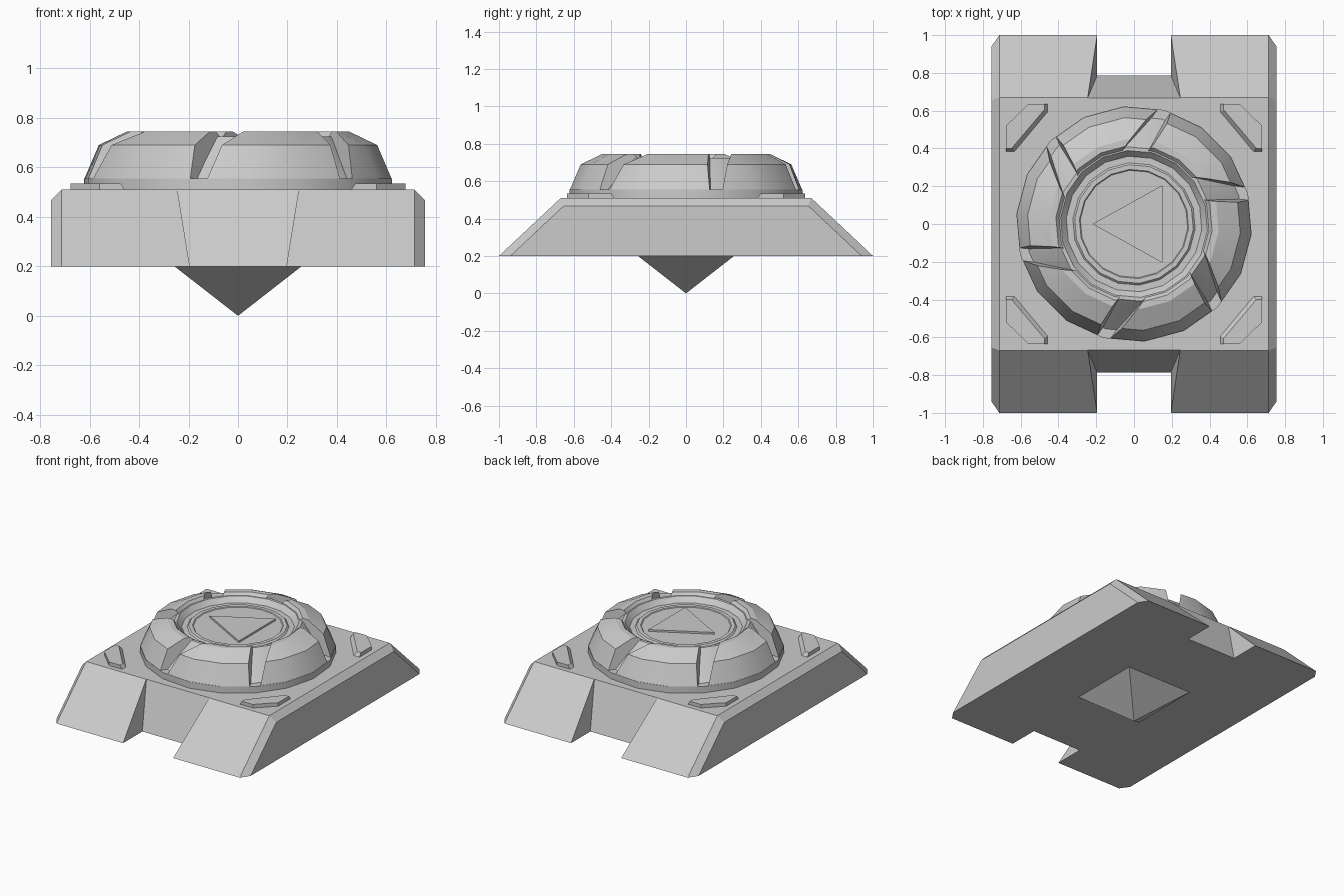
import bpy, bmesh
from math import cos, sin, pi, radians
from mathutils import Matrix, Vector

if "Cube" in bpy.data.objects:
    bpy.data.objects.remove(bpy.data.objects["Cube"])


def finish(name, bm):
    bmesh.ops.recalc_face_normals(bm, faces=bm.faces)
    me = bpy.data.meshes.new(name)
    bm.to_mesh(me)
    bm.free()
    ob = bpy.data.objects.new(name, me)
    bpy.context.collection.objects.link(ob)
    return ob


def loft(bm, rings, cap=True, closed=False):
    """Bridge equal-length point rings into a skin."""
    vs = [[bm.verts.new(p) for p in r] for r in rings]
    n = len(vs[0])
    pairs = list(zip(vs, vs[1:])) + ([(vs[-1], vs[0])] if closed else [])
    for a, b in pairs:
        for i in range(n):
            j = (i + 1) % n
            bm.faces.new((a[i], a[j], b[j], b[i]))
    if cap and not closed:
        bm.faces.new(vs[0])
        bm.faces.new(vs[-1])


def circle(r, z, n, start):
    return [(r * cos(start + 2 * pi * i / n), r * sin(start + 2 * pi * i / n), z)
            for i in range(n)]


def rect(hx, hy, z):
    return [(-hx, -hy, z), (hx, -hy, z), (hx, hy, z), (-hx, hy, z)]


def activate(ob):
    bpy.ops.object.select_all(action='DESELECT')
    ob.select_set(True)
    bpy.context.view_layer.objects.active = ob


def cut(ob, cutter):
    mod = ob.modifiers.new("cut", 'BOOLEAN')
    mod.operation, mod.solver, mod.object = 'DIFFERENCE', 'EXACT', cutter
    activate(ob)
    bpy.ops.object.modifier_apply(modifier=mod.name)
    bpy.data.objects.remove(cutter)


# Base: sloped front and back, chamfered along both sides
bm = bmesh.new()
loft(bm, [rect(0.755, 1.0, 0.2), rect(0.755, 0.67, 0.51)])
edges = [e for e in bm.edges
         if e.verts[0].co.x * e.verts[1].co.x > 0
         and max(v.co.z for v in e.verts) > 0.5]
bmesh.ops.bevel(bm, geom=edges, offset=0.042, segments=1, affect='EDGES')
base = finish("base", bm)

# Front and back notches, tapering with height
bm = bmesh.new()
for s in (-1, 1):
    rings = []
    for t in (-0.3, 1.3):
        hx, y, z = 0.195 + 0.05 * t, 0.785 - 0.117 * t, 0.2 + 0.31 * t
        rings.append([(-hx, s * y, z), (hx, s * y, z), (hx, s * 1.3, z), (-hx, s * 1.3, z)])
    loft(bm, rings)
cut(base, finish("notch_cutter", bm))

# Pointed underside
bm = bmesh.new()
bmesh.ops.create_cone(bm, cap_ends=True, segments=4, radius1=0.0, radius2=0.257 * 2 ** 0.5,
                      depth=0.2, matrix=Matrix.Translation((0, 0, 0.1)) @ Matrix.Rotation(pi / 4, 4, 'Z'))
finish("bottom_spike", bm)

# Corner pads: six-sided plates with a sloped inner edge
low = [(0.677, 0.38), (0.677, 0.52), (0.56, 0.635), (0.455, 0.635), (0.455, 0.59), (0.63, 0.38)]
top = [(0.677, 0.40), (0.677, 0.52), (0.56, 0.635), (0.475, 0.635), (0.475, 0.605), (0.648, 0.40)]
for sx, fx in ((-1, "left"), (1, "right")):
    for sy, fy in ((-1, "front"), (1, "back")):
        bm = bmesh.new()
        loft(bm, [[(sx * x, sy * y, z) for x, y in pts] for pts, z in ((low, 0.505), (top, 0.535))])
        finish(f"corner_pad_{fy}_{fx}", bm)

# Round core with recessed centre
START = radians(15)
core_profile = [(0.625, 0.505), (0.625, 0.555), (0.575, 0.555), (0.41, 0.725), (0.39, 0.725),
                (0.36, 0.69), (0.325, 0.69), (0.315, 0.70), (0.29, 0.70), (0.285, 0.695)]
bm = bmesh.new()
loft(bm, [circle(r, z, 18, START) for r, z in core_profile])
core = finish("turret_core", bm)

# Armour ring, split into six plates by slanted channels
ring_profile = [(0.625, 0.55), (0.565, 0.69), (0.45, 0.745), (0.415, 0.745), (0.385, 0.71), (0.385, 0.55)]
bm = bmesh.new()
loft(bm, [circle(r, z, 18, START) for r, z in ring_profile], closed=True)
plates = finish("armour_plates", bm)

bm = bmesh.new()
tilt = radians(-21)
along, side = Vector((cos(tilt), sin(tilt), 0)), Vector((-sin(tilt), cos(tilt), 0))
for k in range(6):
    turn = Matrix.Rotation(radians(15 + 60 * k), 4, 'Z')
    rings = []
    for s in (-0.32, 0.12):
        c = Vector((0.62, 0, 0)) + along * s
        rings.append([turn @ (c + side * w + Vector((0, 0, z)))
                      for w, z in ((-0.03, 0.53), (0.03, 0.53), (0.062, 0.78), (-0.062, 0.78))])
    loft(bm, rings)
cut(plates, finish("channel_cutter", bm))

for ob in (core, plates):
    activate(ob)
    bpy.ops.object.shade_smooth_by_angle(angle=radians(21))

# Raised triangular marker in the centre
bm = bmesh.new()
tri = [(-0.22, 0), (0.15, -0.205), (0.15, 0.205)]
loft(bm, [[(x, y, z) for x, y in tri] for z in (0.69, 0.708)])
finish("centre_triangle", bm)
